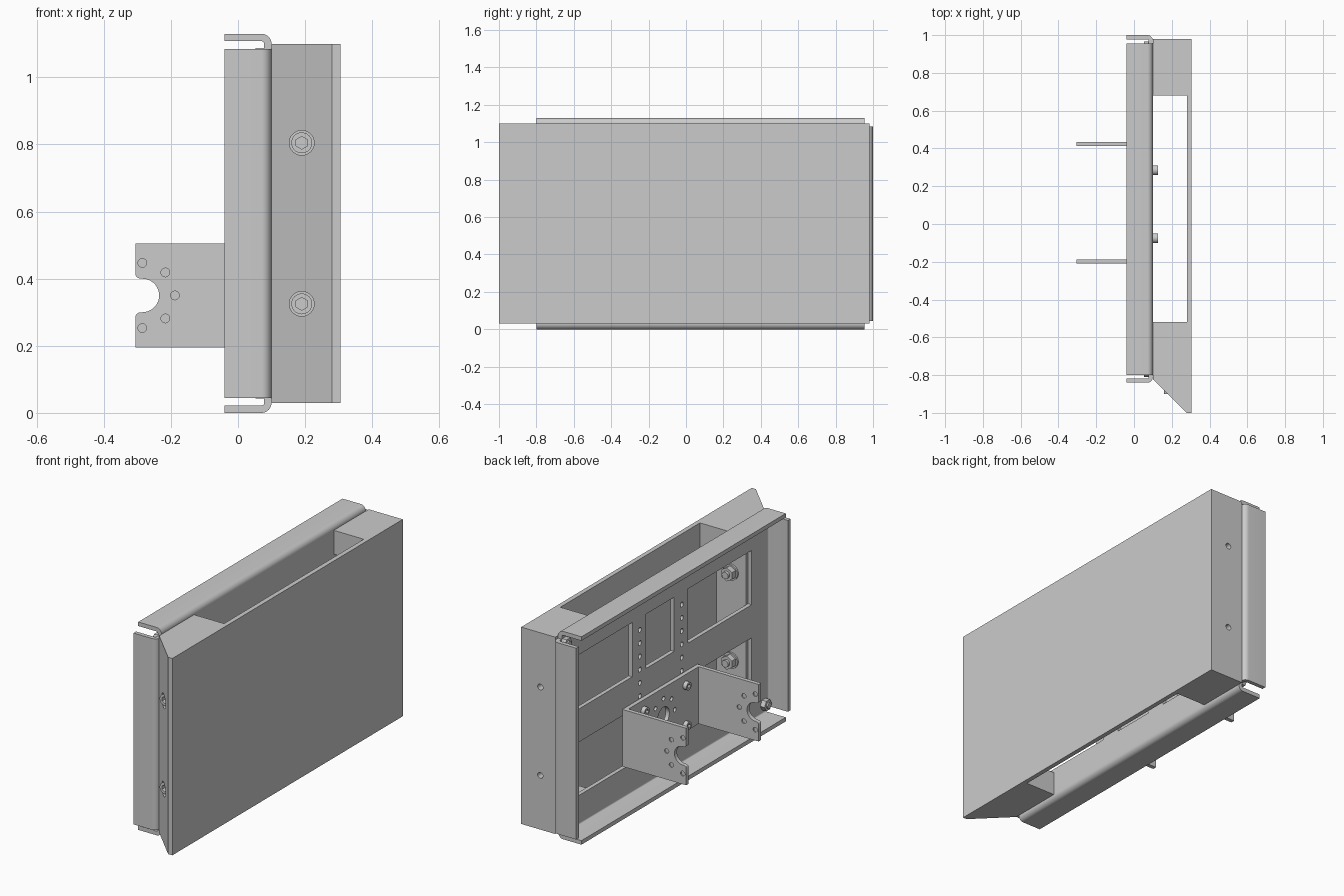
import bpy, bmesh
from math import sin, cos, pi, radians
from mathutils import Matrix, Vector

if "Cube" in bpy.data.objects:
    bpy.data.objects.remove(bpy.data.objects["Cube"])

ROT = {'x': Matrix.Rotation(pi / 2, 4, 'Y'), 'y': Matrix.Rotation(pi / 2, 4, 'X'), 'z': Matrix()}


def box(bm, x0, x1, y0, y1, z0, z1):
    m = Matrix.Translation(((x0 + x1) / 2, (y0 + y1) / 2, (z0 + z1) / 2))
    bmesh.ops.create_cube(bm, size=1, matrix=m @ Matrix.Diagonal((x1 - x0, y1 - y0, z1 - z0, 1)))


def cyl(bm, axis, a, b, p, q, r, n=24):
    """Cylinder from a to b along axis; p, q are the other two coordinates in xyz order."""
    mid = (a + b) / 2
    c = {'x': (mid, p, q), 'y': (p, mid, q), 'z': (p, q, mid)}[axis]
    bmesh.ops.create_cone(bm, cap_ends=True, segments=n, radius1=r, radius2=r, depth=abs(b - a),
                          matrix=Matrix.Translation(c) @ ROT[axis])


def prism(bm, axis, pts, a, b):
    """Closed 2D profile extruded from a to b along axis."""
    def put(p, q, t):
        return {'x': (t, p, q), 'y': (p, t, q), 'z': (p, q, t)}[axis]
    face = bm.faces.new([bm.verts.new(put(p, q, a)) for p, q in pts])
    ext = bmesh.ops.extrude_face_region(bm, geom=[face])
    bmesh.ops.translate(bm, verts=[v for v in ext['geom'] if isinstance(v, bmesh.types.BMVert)],
                        vec=Vector(put(0, 0, b - a)))


def finish(name, bm):
    bmesh.ops.recalc_face_normals(bm, faces=bm.faces)
    me = bpy.data.meshes.new(name)
    bm.to_mesh(me)
    bm.free()
    ob = bpy.data.objects.new(name, me)
    bpy.context.collection.objects.link(ob)
    return ob


def cut(ob, bm):
    cutter = finish("cutter", bm)
    cutter.hide_render = True
    mod = ob.modifiers.new("cut", 'BOOLEAN')
    mod.operation, mod.solver, mod.object = 'DIFFERENCE', 'EXACT', cutter
    dg = bpy.context.evaluated_depsgraph_get()
    me = bpy.data.meshes.new_from_object(ob.evaluated_get(dg))
    ob.modifiers.clear()
    ob.data = me
    bpy.data.objects.remove(cutter)


SCREW_Z = (0.325, 0.805)
PX0, PX1 = 0.078, 0.10          # mounting plate thickness
COLS = (0.285, -0.075)          # hole columns
BOLT_Z = (0.448, 0.232)

# Front panel: solid ends, chamfered front edge, open middle
bm = bmesh.new()
prism(bm, 'z', [(0.10, 0.98), (0.10, -0.82), (0.28, -1), (0.305, -1), (0.305, 0.98)], 0.03, 1.10)
panel = finish("front_panel", bm)
bm = bmesh.new()
box(bm, 0.0, 0.28, -0.52, 0.68, -0.1, 1.3)
cut(panel, bm)
# Nut pockets behind the windows, counterbores and rear holes
bm = bmesh.new()
box(bm, 0.05, 0.28, -0.66, -0.5, 0.16, 0.97)
box(bm, 0.05, 0.28, 0.66, 0.82, 0.16, 0.97)
cut(panel, bm)
bm = bmesh.new()
for z in SCREW_Z:
    cyl(bm, 'y', -1.1, -0.85, 0.19, z, 0.037, 32)
    cyl(bm, 'y', 0.75, 1.1, 0.19, z, 0.016)
cut(panel, bm)

# Socket screws with washers and nuts
for i, z in enumerate(SCREW_Z):
    bm = bmesh.new()
    cyl(bm, 'y', -0.90, -0.845, 0.19, z, 0.031, 32)
    head = finish(f"socket_screw_head_{i}", bm)
    bm = bmesh.new()
    cyl(bm, 'y', -0.95, -0.875, 0.19, z, 0.019, 6)
    cut(head, bm)
    bm = bmesh.new()
    cyl(bm, 'y', -0.67, -0.605, 0.19, z, 0.019)
    cyl(bm, 'y', -0.661, -0.65, 0.19, z, 0.043, 32)
    cyl(bm, 'y', -0.65, -0.62, 0.19, z, 0.037, 6)
    finish(f"screw_nut_{i}", bm)

# Mounting plate with windows and hole columns
bm = bmesh.new()
box(bm, PX0, PX1, -0.80, 0.955, 0.045, 1.085)
plate = finish("mounting_plate", bm)
bm = bmesh.new()
for y0, y1 in ((0.35, 0.87), (-0.01, 0.23), (-0.675, -0.13)):
    for z0, z1 in ((0.18, 0.47), (0.65, 0.945)):
        box(bm, 0, 0.2, y0, y1, z0, z1)
for y in COLS:
    for k in range(10):
        cyl(bm, 'x', 0, 0.2, y, 0.88 - 0.072 * k, 0.013, 16)
cut(plate, bm)


# Bent flanges on all four edges
def flange(name, axis, edge, start, sign, a, b):
    """edge = outermost coordinate, start = where the flat plate ends."""
    c = edge - sign * 0.03
    arc = [(i * pi / 16) for i in range(9)]
    pts = [(PX1, start)]
    pts += [(0.07 + 0.03 * cos(t), c + sign * 0.03 * sin(t)) for t in arc]
    pts += [(-0.04, edge), (-0.04, edge - sign * 0.022)]
    pts += [(0.07 + 0.008 * cos(t), c + sign * 0.008 * sin(t)) for t in reversed(arc)]
    pts += [(PX0, start)]
    bm = bmesh.new()
    prism(bm, axis, pts, a, b)
    finish(name, bm)


flange("top_flange", 'y', 1.13, 1.085, 1, -0.80, 0.955)
flange("bottom_flange", 'y', 0.0, 0.045, -1, -0.80, 0.955)
flange("front_flange", 'z', -0.84, -0.80, -1, 0.045, 1.085)
flange("rear_flange", 'z', 1.0, 0.955, 1, 0.045, 1.085)

# Corner nuts on the plate
for y in (-0.78, 0.935):
    for z in (0.07, 1.06):
        bm = bmesh.new()
        cyl(bm, 'x', 0.052, PX0, y, z, 0.031, 6)
        cyl(bm, 'x', 0.044, PX0, y, z, 0.016, 20)
        finish("corner_nut", bm)

# U bracket: back web plus two ears
EARS = ((-0.21, -0.188), (0.413, 0.435))
RING = [(0.097 * cos(k * pi / 4), 0.097 * sin(k * pi / 4)) for k in range(8)]
bm = bmesh.new()
prism(bm, 'z', [(PX0, -0.21), (PX0, 0.435), (-0.305, 0.435), (-0.305, 0.413), (0.056, 0.413),
                (0.056, -0.188), (-0.305, -0.188), (-0.305, -0.21)], 0.195, 0.505)
bracket = finish("u_bracket", bm)
# Web bore and hole ring, open notch and hole arc in the ears
bm = bmesh.new()
cyl(bm, 'x', 0.03, 0.0775 + 0.01, 0.113, 0.35, 0.05, 32)
for p, q in RING:
    cyl(bm, 'x', 0.03, 0.0875, 0.113 + p, 0.35 + q, 0.012, 16)
notch = [(-0.285 + 0.05 * cos(radians(t)), 0.35 + 0.05 * sin(radians(t))) for t in range(-90, 91, 10)]
notch += [(-0.295, 0.401), (-0.302, 0.405), (-0.306, 0.412), (-0.33, 0.412),
          (-0.33, 0.288), (-0.306, 0.288), (-0.302, 0.295), (-0.295, 0.299)]
ear_holes = [(-0.285 + p, 0.35 + q) for p, q in RING if p > -0.01]
for y0, y1 in EARS:
    prism(bm, 'y', notch, y0 - 0.02, y1 + 0.02)
    for x, z in ear_holes:
        cyl(bm, 'y', y0 - 0.02, y1 + 0.02, x, z, 0.013, 20)
cut(bracket, bm)
# Inserts set in the ear holes
bm = bmesh.new()
for y0, y1 in EARS:
    for x, z in ear_holes:
        cyl(bm, 'y', y0 + 0.006, y1 - 0.006, x, z, 0.013, 20)
finish("ear_hole_inserts", bm)

# Bracket bolts through the plate
for y in COLS:
    for z in BOLT_Z:
        bm = bmesh.new()
        cyl(bm, 'x', 0.034, 0.056, y, z, 0.022, 24)
        bolt = finish("bracket_bolt_head", bm)
        bm = bmesh.new()
        cyl(bm, 'x', 0.0, 0.046, y, z, 0.012, 6)
        cut(bolt, bm)
        bm = bmesh.new()
        cyl(bm, 'x', 0.05, 0.105, y, z, 0.0125, 16)
        cyl(bm, 'x', PX1, 0.126, y, z, 0.026, 24)
        finish("bracket_bolt_nut", bm)

# Smooth round surfaces, keep edges sharp
bpy.ops.object.select_all(action='SELECT')
bpy.context.view_layer.objects.active = panel
bpy.ops.object.shade_smooth_by_angle(angle=radians(30))
